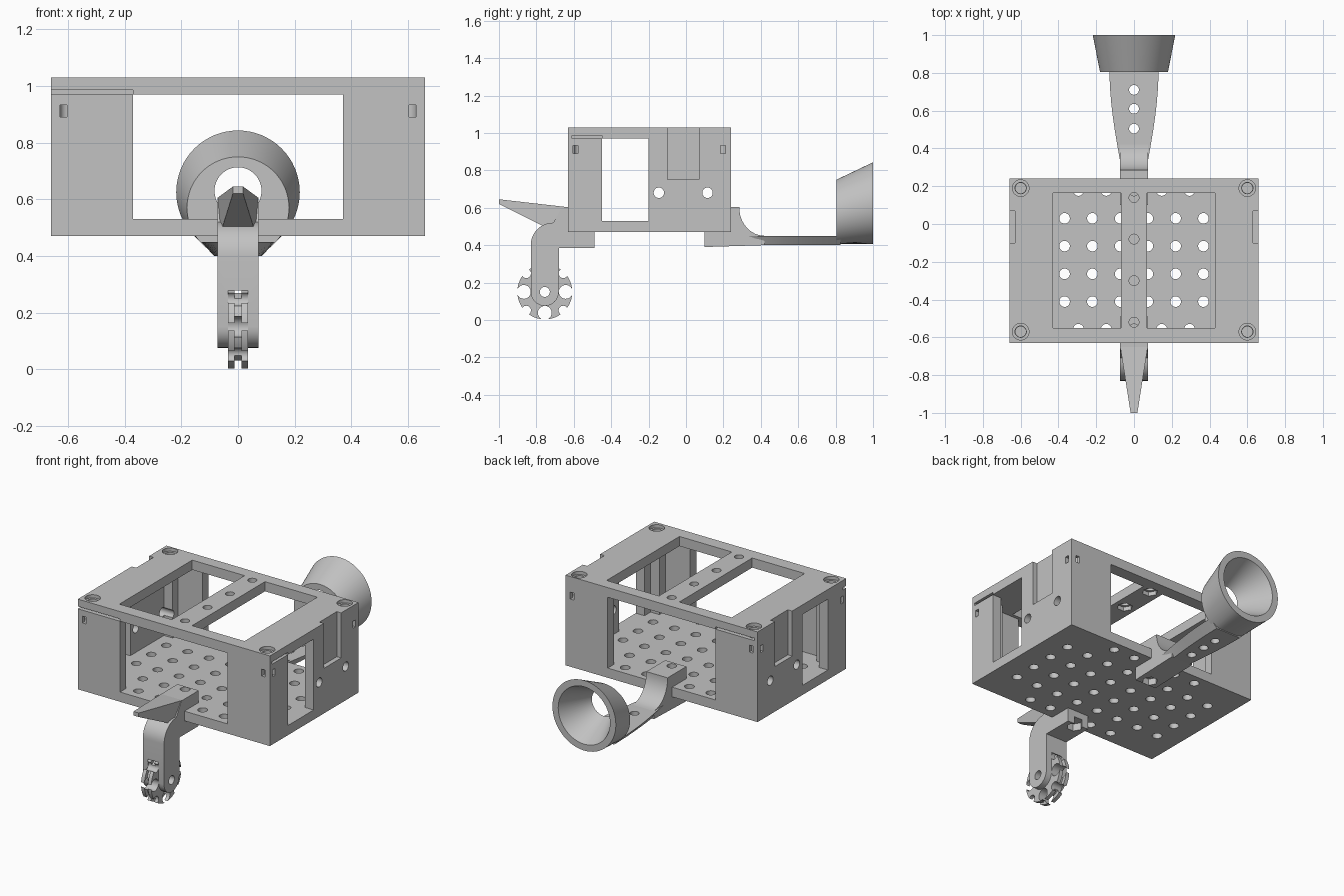
import bpy, bmesh, math

default = bpy.data.objects.get("Cube")
if default:
    bpy.data.objects.remove(default, do_unlink=True)

grey = bpy.data.materials.new("plain grey")
grey.use_nodes = True
grey.diffuse_color = (0.54, 0.54, 0.54, 1)
grey.node_tree.nodes["Principled BSDF"].inputs["Base Color"].default_value = (0.54, 0.54, 0.54, 1)
parts = []


def prism(pts, axis, a, b):
    """Extrude a 2D outline along an axis from a to b."""
    place = {"x": lambda p, t: (t, p[0], p[1]),
             "y": lambda p, t: (p[0], t, p[1]),
             "z": lambda p, t: (p[0], p[1], t)}[axis]
    bm = bmesh.new()
    low = [bm.verts.new(place(p, a)) for p in pts]
    high = [bm.verts.new(place(p, b)) for p in pts]
    bm.faces.new(low)
    bm.faces.new(high[::-1])
    n = len(pts)
    for i in range(n):
        j = (i + 1) % n
        bm.faces.new((low[i], low[j], high[j], high[i]))
    bmesh.ops.recalc_face_normals(bm, faces=bm.faces)
    return bm


def box(x, y, z):
    return prism([(x[0], y[0]), (x[1], y[0]), (x[1], y[1]), (x[0], y[1])], "z", *z)


def arc(cy, cz, ry, rz, start, end, n=12):
    angles = [math.radians(start + (end - start) * i / n) for i in range(n + 1)]
    return [(cy + ry * math.cos(t), cz + rz * math.sin(t)) for t in angles]


def disc(u, v, r, axis, a, b, n=24):
    return prism(arc(u, v, r, r, 0, 360, n)[:-1], axis, a, b)


def make(name, bm):
    mesh = bpy.data.meshes.new(name)
    bm.to_mesh(mesh)
    bm.free()
    mesh.materials.append(grey)
    ob = bpy.data.objects.new(name, mesh)
    bpy.context.collection.objects.link(ob)
    return ob


def part(name, bm):
    ob = make(name, bm)
    parts.append(ob)
    return ob


def cut(ob, cutters):
    """Subtract solids from a part one after another."""
    for c in cutters:
        tool = make("cutter", c)
        tool.hide_render = True
        mod = ob.modifiers.new("cut", "BOOLEAN")
        mod.operation, mod.solver, mod.object = "DIFFERENCE", "EXACT", tool
        bpy.context.view_layer.update()
        result = bpy.data.meshes.new_from_object(ob.evaluated_get(bpy.context.evaluated_depsgraph_get()))
        ob.modifiers.clear()
        ob.data = result
        bpy.data.objects.remove(tool, do_unlink=True)


W, FRONT, BACK = 0.66, -0.63, 0.24
FLOOR, SILL, LINTEL, TOP = 0.47, 0.53, 0.97, 1.03
SCREWS = [(s * 0.6, y) for s in (-1, 1) for y in (0.19, -0.57)]
HALF = 0.073

# Perforated floor
floor = part("floor", box((-W, W), (FRONT, BACK), (FLOOR, SILL)))
step = 0.147
holes = [(step * (i - 3.5), 0.03 - step * j) for i in range(8) for j in range(4)]
holes += [(step * i, y) for i in range(-2, 3) for y in (0.177, -0.557)]
cut(floor, [disc(x, y, 0.028, "z", 0.4, 0.6) for x, y in holes])

# Roof with two windows, a drilled middle bar and screw seats
roof = part("roof", box((-W, W), (FRONT, BACK), (LINTEL, TOP)))
cut(roof, [box((s * 0.07, s * 0.43), (-0.55, 0.165), (0.9, 1.1)) for s in (-1, 1)])
cut(roof, [box((s * 0.63, s * 0.7), (-0.1, 0.07), (0.9, 1.1)) for s in (-1, 1)])
for y in (0.14, -0.08, -0.3, -0.52):
    cut(roof, [disc(0, y, 0.026, "z", 0.9, 1.1), disc(0, y, 0.045, "z", 0.9, 0.995, 6)])
for x, y in SCREWS:
    cut(roof, [disc(x, y, 0.03, "z", 0.9, 1.1), disc(x, y, 0.044, "z", 1.01, 1.1)])
# Thin slits under the roof edge
cut(roof, [box((-0.7, -0.37), (-0.7, -0.6), (0.96, 0.985)),
           box((-0.64, -0.37), (0.21, 0.3), (0.96, 0.985)),
           box((0.63, 0.7), (-0.61, -0.45), (0.96, 0.985))])

# Corner posts with screw holes, nut slots and side recesses
for s, side in ((-1, "right"), (1, "left")):
    outline = [(0.37, FRONT), (W, FRONT), (W, -0.45), (0.6, -0.45), (0.6, -0.51),
               (0.54, -0.51), (0.54, -0.57), (0.37, -0.57)]
    front = part(side + "_front_post", prism([(s * x, y) for x, y in outline], "z", SILL, LINTEL))
    outline = [(0.37, BACK), (W, BACK), (W, -0.2), (0.6, -0.2), (0.6, 0.13),
               (0.54, 0.13), (0.54, 0.18), (0.37, 0.18)]
    rear = part(side + "_rear_post", prism([(s * x, y) for x, y in outline], "z", SILL, LINTEL))
    cut(rear, [box((s * 0.63, s * 0.7), (-0.1, 0.07), (0.75, 1.1))])
    cut(rear, [disc(y, 0.68, 0.028, "x", s * 0.5, s * 0.75) for y in (-0.145, 0.115)])
    for post, y, outer, slot in ((front, -0.57, -0.7, -0.59), (rear, 0.19, 0.3, 0.198)):
        cut(post, [disc(s * 0.6, y, 0.028, "z", 0.85, 1.1),
                   box((s * 0.603, s * 0.628), (y, outer), (0.89, 0.933)),
                   box((s * 0.6, s * 0.7), (slot - 0.013, slot + 0.013), (0.89, 0.933))])

# Front clamp and wheel arm
arm_outline = [(-0.49, FLOOR), (-0.49, 0.385), (-0.68, 0.385)]
arm_outline += arc(-0.755, 0.15, 0.075, 0.075, 0, -180)
arm_outline += arc(-0.71, 0.4, 0.12, 0.12, 180, 90)
arm_outline += [(-0.66, 0.605), (-0.49, 0.605), (-0.49, SILL), (FRONT, SILL), (FRONT, FLOOR)]
arm = part("wheel_arm", prism(arm_outline, "x", -HALF, HALF))
cut(arm, [disc(-0.755, 0.15, 0.149, "x", -0.036, 0.036, 48),
          disc(-0.755, 0.15, 0.027, "x", -0.1, 0.1),
          disc(0, -0.52, 0.028, "z", 0.5, 0.65),
          disc(0, -0.52, 0.045, "z", 0.35, 0.43, 6)])

# Tapered beak above the arm
beak = prism([(-0.65, 0.605), (-1, 0.645), (-1, 0.62), (-0.76, 0.5), (-0.65, SILL)], "x", -1, 1)
for v in beak.verts:
    v.co.x *= 0.018 + (v.co.y + 1) * 0.157
part("beak", beak)

# Wheel: two flanges around a smaller core, all drilled alike
for name, r, a, b in (("wheel_right_flange", 0.147, -0.035, -0.012),
                      ("wheel_core", 0.125, -0.012, 0.012),
                      ("wheel_left_flange", 0.147, 0.012, 0.035)):
    wheel = part(name, disc(-0.755, 0.15, r, "x", a, b, 48))
    cut(wheel, [disc(-0.755, 0.15, 0.027, "x", -0.1, 0.1)])
    for i in range(8):
        t = i * math.pi / 4
        d, hole = (0.14, 0.025) if i % 2 else (0.112, 0.037)
        cut(wheel, [disc(-0.755 + d * math.cos(t), 0.15 + d * math.sin(t), hole, "x", -0.1, 0.1)])

# Rear clamp with curved fillet
clamp_outline = [(0.1, FLOOR), (0.1, 0.39), (0.42, 0.4)]
clamp_outline += arc(0.42, 0.6, 0.135, 0.15, 270, 180)
clamp_outline += [(0.285, 0.605), (0.1, 0.605), (0.1, SILL), (BACK, SILL), (BACK, FLOOR)]
clamp = part("rear_clamp", prism(clamp_outline, "x", -HALF, HALF))
cut(clamp, [disc(0, 0.14, 0.028, "z", 0.5, 0.65), disc(0, 0.14, 0.045, "z", 0.35, 0.43, 6)])

# Tail beam, widening backwards with a narrower underside
right = [(HALF + 0.057 * math.sin(math.pi / 2 * i / 8), 0.33 + 0.062 * i) for i in range(9)]
beam = prism(right + [(-x, y) for x, y in right[::-1]], "z", 0.4, 0.45)
for v in beam.verts:
    if v.co.z < 0.42:
        v.co.x *= 0.65
tail = part("tail_beam", beam)
cut(tail, [disc(0, y, 0.026, "z", 0.3, 0.5) for y in (0.505, 0.61, 0.71)])

# Open cone at the tail, with a flattened underside
bm = bmesh.new()
rings = []
for y, z, r in ((1, 0.625, 0.218), (1, 0.625, 0.178), (0.805, 0.63, 0.083), (0.805, 0.57, 0.18)):
    rings.append([bm.verts.new((px, y, max(pz, 0.405))) for px, pz in arc(0, z, r, r, 0, 360, 64)[:-1]])
for k in range(4):
    a, b = rings[k], rings[(k + 1) % 4]
    for i in range(64):
        j = (i + 1) % 64
        bm.faces.new((a[i], a[j], b[j], b[i]))
bmesh.ops.recalc_face_normals(bm, faces=bm.faces)
part("tail_cone", bm)

# Smooth round surfaces, keep edges sharp
bpy.ops.object.select_all(action="DESELECT")
for ob in parts:
    ob.select_set(True)
bpy.context.view_layer.objects.active = parts[0]
bpy.ops.object.shade_smooth_by_angle(angle=math.radians(30))
